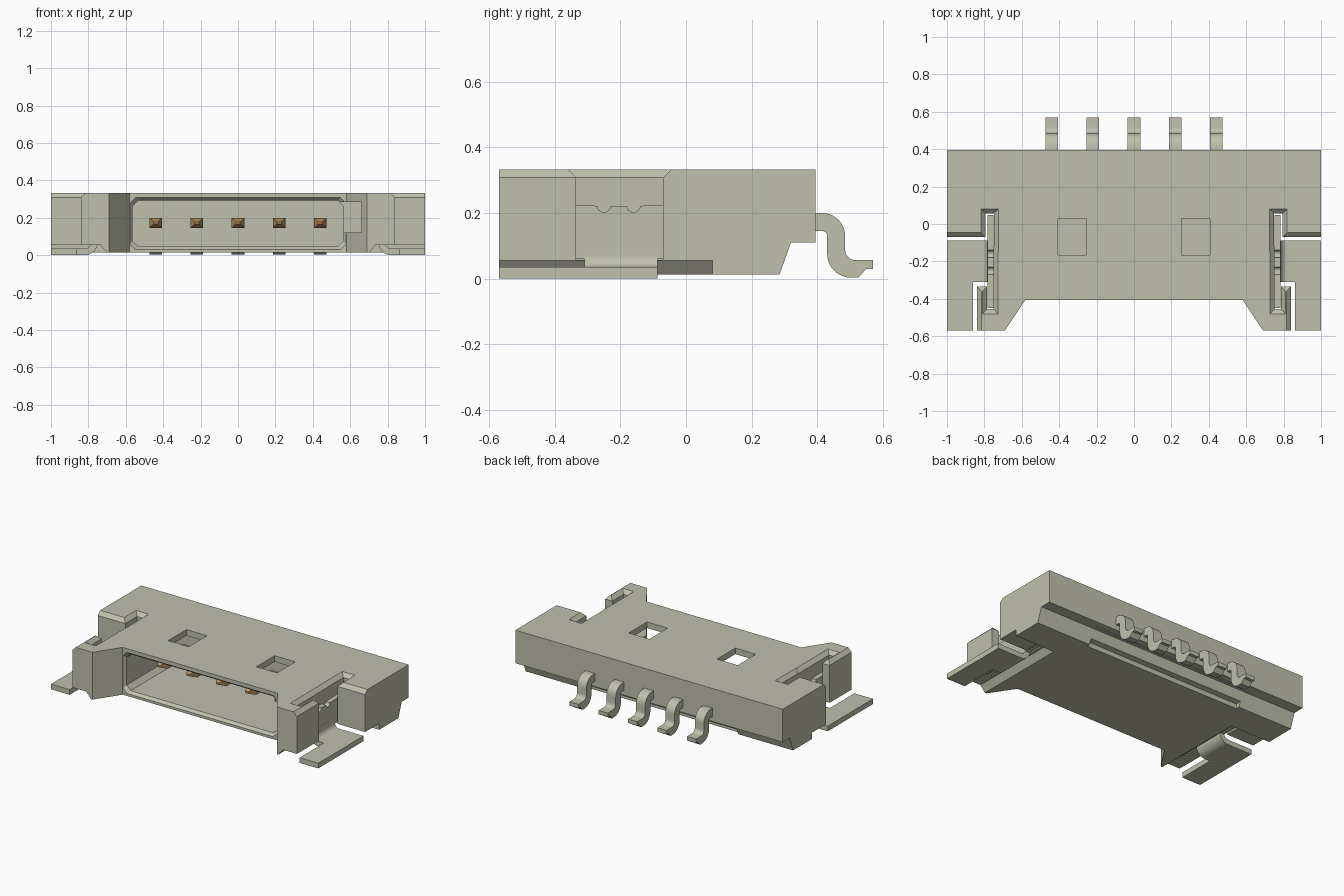
import bpy, bmesh, math
from mathutils import Vector

if "Cube" in bpy.data.objects:
    bpy.data.objects.remove(bpy.data.objects["Cube"], do_unlink=True)


def material(name, rgb):
    m = bpy.data.materials.new(name)
    m.use_nodes = True
    m.diffuse_color = (*rgb, 1)
    m.node_tree.nodes["Principled BSDF"].inputs["Base Color"].default_value = (*rgb, 1)
    return m


BEIGE = material("warm_grey", (0.53, 0.53, 0.42))
GOLD = material("contact_gold", (0.47, 0.30, 0.12))


def finish(name, bm, mat):
    bmesh.ops.recalc_face_normals(bm, faces=bm.faces)
    me = bpy.data.meshes.new(name)
    bm.to_mesh(me)
    bm.free()
    me.materials.append(mat)
    ob = bpy.data.objects.new(name, me)
    bpy.context.collection.objects.link(ob)
    return ob


def prism(name, pts, axis, lo, hi, mat=BEIGE, side=1):
    """Extrude a 2D profile along an axis; side=-1 mirrors in x."""
    put = {"x": lambda a, b, c: (c, a, b), "y": lambda a, b, c: (a, c, b),
           "z": lambda a, b, c: (a, b, c)}[axis]
    bm = bmesh.new()
    face = bm.faces.new([bm.verts.new(put(a, b, lo)) for a, b in pts])
    res = bmesh.ops.extrude_face_region(bm, geom=[face])
    step = Vector(put(0, 0, hi - lo))
    for v in res["geom"]:
        if isinstance(v, bmesh.types.BMVert):
            v.co += step
    for v in bm.verts:
        v.co.x *= side
    return finish(name, bm, mat)


def loft(name, rings, mat=BEIGE, side=1):
    """Join equal-sized rings of 3D points into a closed solid."""
    bm = bmesh.new()
    rows = [[bm.verts.new((x * side, y, z)) for x, y, z in r] for r in rings]
    n = len(rows[0])
    for a, b in zip(rows, rows[1:]):
        for i in range(n):
            bm.faces.new((a[i], a[(i + 1) % n], b[(i + 1) % n], b[i]))
    bm.faces.new(rows[0])
    bm.faces.new(rows[-1])
    return finish(name, bm, mat)


def rect(x0, x1, y0, y1):
    return [(x0, y0), (x1, y0), (x1, y1), (x0, y1)]


def arc(cx, cy, r, a0, a1, n=8):
    return [(cx + r * math.cos(math.radians(a0 + (a1 - a0) * i / n)),
             cy + r * math.sin(math.radians(a0 + (a1 - a0) * i / n))) for i in range(n + 1)]


def cut(target, cutter):
    cutter.hide_render = True
    mod = target.modifiers.new("cut", "BOOLEAN")
    mod.operation, mod.solver, mod.object = "DIFFERENCE", "EXACT", cutter
    bpy.context.view_layer.objects.active = target
    bpy.ops.object.modifier_apply(modifier="cut")
    bpy.data.objects.remove(cutter, do_unlink=True)


def flared_slot(x0, x1, y0, y1, side):
    """Vertical slot whose rim is chamfered at the top face."""
    rings = []
    for z, f in ((-0.05, 0), (0.308, 0), (0.343, 0.035)):
        rings.append([(x, y, z) for x, y in rect(x0 - f, x1 + f, y0 - f, y1 + f)])
    return loft("slot_cutter", rings, side=side)


# Housing: plan outline extruded to full height
half = [(0.58, -0.405), (0.69, -0.57), (0.84, -0.57), (0.84, -0.30), (0.80, -0.30),
        (0.80, -0.07), (1.0, -0.07), (1.0, 0.395)]
plan = half + [(-x, y) for x, y in reversed(half)]
housing = prism("housing", plan, "z", 0.013, 0.333)

# Stepped underside along the back, deeper between the end blocks
cut(housing, prism("back_cutter", [(0.285, 0.012), (0.32, 0.11), (0.5, 0.11), (0.5, -0.1), (0.285, -0.1)],
                   "x", -1.2, 1.2))
cut(housing, prism("back_recess_cutter", [(0.262, -0.05), (0.262, 0.045), (0.30, 0.05),
                                          (0.35, 0.12), (0.35, -0.05)], "x", -0.59, 0.59))


# Plug cavity with cut corners and a chamfered mouth
def mouth(y, g):
    x, lo, hi, c = 0.563 + g, 0.045 - g, 0.292 + g, 0.03
    return [(x - c, y, lo), (x, y, lo + c), (x, y, hi - c), (x - c, y, hi),
            (c - x, y, hi), (-x, y, hi - c), (-x, y, lo + c), (c - x, y, lo)]


cut(housing, loft("cavity_cutter", [mouth(-0.7, 0.016), mouth(-0.406, 0.016),
                                    mouth(-0.385, 0), mouth(0.08, 0)]))

for s in (1, -1):
    # Guide groove, top window and lower side notch
    cut(housing, prism("groove_cutter", rect(0.5, 0.66, 0.12, 0.283), "y", -0.7, -0.1, side=s))
    cut(housing, prism("window_cutter", rect(0.253, 0.407, -0.165, 0.03), "z", 0.2, 0.4, side=s))
    cut(housing, prism("notch_cutter", [(0.69, 0.0), (0.735, 0.055), (1.1, 0.055), (1.1, 0.0)],
                       "y", -0.7, 0.08, side=s))
    # Side opening and the slots that hold the solder tab
    cut(housing, flared_slot(0.752, 1.2, -0.335, -0.07, s))
    cut(housing, flared_slot(0.751, 0.786, -0.455, 0.05, s))
    cut(housing, flared_slot(0.749, 0.794, -0.12, 0.056, s))
    # Outer chamfer of the front arm
    cut(housing, prism("arm_chamfer_cutter", [(0.805, 0.343), (0.85, 0.298), (0.85, 0.343)],
                       "y", -0.7, -0.32, side=s))

# Solder tabs: upright notched plate, bend and foot
plate = ([(-0.45, 0.06), (-0.45, 0.225)] + arc(-0.25, 0.222, 0.02, 180, 360)
         + arc(-0.16, 0.222, 0.02, 180, 360) + [(0.048, 0.225), (0.048, 0.06)])
bend = ([(0.86, 0.035), (0.86, 0.0)] + arc(0.82, 0.07, 0.07, 270, 180)
        + [(0.75, 0.10), (0.785, 0.10)] + arc(0.82, 0.07, 0.035, 180, 270))
for s, label in ((1, "left"), (-1, "right")):
    prism(label + "_tab_plate", plate, "x", 0.7525, 0.7845, side=s)
    prism(label + "_tab_bend", bend, "y", -0.31, -0.087, side=s)
    prism(label + "_tab_foot", rect(0.86, 1.0, -0.57, -0.087), "z", 0.0, 0.035, side=s)

# Contacts: gold pin inside, bent lead behind
lead = ([(0.34, 0.2)] + arc(0.415, 0.13, 0.07, 90, 0) + arc(0.515, 0.087, 0.03, 180, 270)
        + [(0.57, 0.057), (0.57, 0.03), (0.55, 0.03), (0.525, 0.003)]
        + arc(0.503, 0.076, 0.073, 270, 180) + arc(0.415, 0.13, 0.015, 0, 90) + [(0.34, 0.145)])
for i in range(5):
    x = -0.44 + 0.22 * i
    rings = [[(x + a, y, 0.172 + b) for a, b in rect(-w, w, -h, h)]
             for y, w, h in ((-0.22, 0.012, 0.006), (-0.17, 0.034, 0.027), (0.1, 0.034, 0.027))]
    loft(f"contact_pin_{i + 1}", rings, GOLD)
    prism(f"contact_lead_{i + 1}", lead, "x", x - 0.034, x + 0.034)

# Smooth only the rounded bends
bpy.ops.object.select_all(action="DESELECT")
for ob in bpy.context.scene.objects:
    if "lead" in ob.name or "tab" in ob.name:
        ob.select_set(True)
        bpy.context.view_layer.objects.active = ob
bpy.ops.object.shade_smooth_by_angle(angle=math.radians(30))
